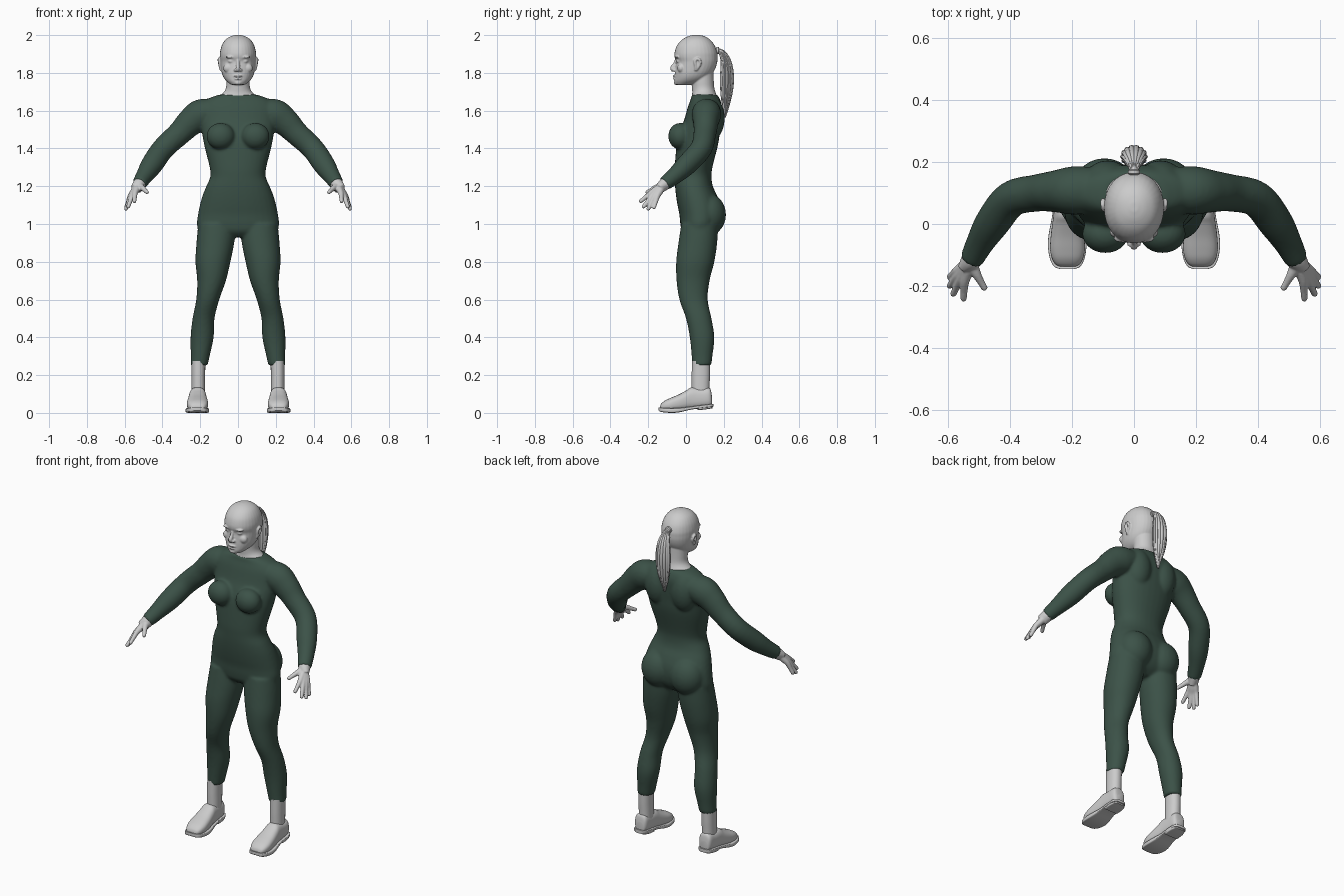
import bpy, bmesh, math
from mathutils import Vector, Matrix


def spline(rows, n=5):
    """Catmull-Rom interpolation of rows of numbers."""
    out = []
    for i in range(len(rows) - 1):
        a, b, c, d = (rows[max(i - 1, 0)], rows[i], rows[i + 1], rows[min(i + 2, len(rows) - 1)])
        for k in range(n):
            t = k / n
            out.append([0.5 * (2 * q + (r - p) * t + (2 * p - 5 * q + 4 * r - s) * t * t
                               + (3 * q - p - 3 * r + s) * t ** 3)
                        for p, q, r, s in zip(a, b, c, d)])
    return out + [list(rows[-1])]


def oval(e=2.0, n=32):
    """Unit superellipse."""
    f = lambda v: math.copysign(abs(v) ** (2 / e), v)
    return [(f(math.cos(2 * math.pi * i / n)), f(math.sin(2 * math.pi * i / n))) for i in range(n)]


def loft(bm, rings):
    vs = [[bm.verts.new(p) for p in r] for r in rings]
    for a, b in zip(vs, vs[1:]):
        for i in range(len(a)):
            j = (i + 1) % len(a)
            bm.faces.new((a[i], a[j], b[j], b[i]))
    bm.faces.new(vs[0])
    bm.faces.new(vs[-1])


def stack(bm, rows, e=2.2, s=1):
    """Level rings: z, centre x, half width, y front, y back."""
    loft(bm, [[(s * (cx + hw * u), (yf + yb) / 2 + (yb - yf) / 2 * v, z) for u, v in oval(e)]
              for z, cx, hw, yf, yb in spline(rows)])


def along_y(bm, rows, cx, e=2.6):
    """Upright rings along y: y, half width, z bottom, z top."""
    loft(bm, [[(cx + hw * u, y, (zb + zt) / 2 + (zt - zb) / 2 * v) for u, v in oval(e)]
              for y, hw, zb, zt in spline(rows)])


def tube(bm, rows, ref=(1, 0, 0), s=1, n=16):
    """Tube along a path: x, y, z, radius along ref, radius across."""
    rows = spline(rows)
    pts = [Vector(r[:3]) for r in rows]
    rings = []
    for i, (p, r) in enumerate(zip(pts, rows)):
        t = (pts[min(i + 1, len(pts) - 1)] - pts[max(i - 1, 0)]).normalized()
        across = t.cross(Vector(ref)).normalized()
        side = across.cross(t)
        ring = [p + side * r[3] * u + across * r[4] * v for u, v in oval(2, n)]
        rings.append([(s * q.x, q.y, q.z) for q in ring])
    loft(bm, rings)


def ball(bm, c, r):
    m = Matrix.Translation(c) @ Matrix.Diagonal((*r, 1))
    bmesh.ops.create_uvsphere(bm, u_segments=24, v_segments=16, radius=1, matrix=m)


def part(name, bm, voxel=0, smooth=0, color=None):
    bmesh.ops.recalc_face_normals(bm, faces=bm.faces)
    me = bpy.data.meshes.new(name)
    bm.to_mesh(me)
    bm.free()
    me.shade_smooth()
    ob = bpy.data.objects.new(name, me)
    bpy.context.collection.objects.link(ob)
    if voxel:
        m = ob.modifiers.new("fuse", 'REMESH')
        m.mode, m.voxel_size, m.use_smooth_shade = 'VOXEL', voxel, True
        m = ob.modifiers.new("soften", 'SMOOTH')
        m.factor, m.iterations = 0.5, smooth
    else:
        me.set_sharp_from_angle(angle=math.radians(45))
    if color:
        mat = bpy.data.materials.new(name)
        mat.diffuse_color = color
        me.materials.append(mat)
    return ob


# Body suit: torso, then bust, shoulder blades, seat, arms and legs per side
bm = bmesh.new()
stack(bm, [(1.685, 0, .10, .03, .165), (1.66, 0, .165, .025, .18), (1.62, 0, .20, .01, .19),
           (1.55, 0, .20, -.01, .185), (1.50, 0, .193, -.03, .18), (1.45, 0, .185, -.045, .175),
           (1.40, 0, .175, -.052, .165), (1.30, 0, .15, -.06, .14), (1.25, 0, .147, -.06, .135),
           (1.20, 0, .168, -.058, .142), (1.15, 0, .188, -.053, .165), (1.10, 0, .202, -.045, .182),
           (1.05, 0, .212, -.035, .185), (1.0, 0, .217, -.03, .175), (.96, 0, .20, -.02, .15),
           (.93, 0, .11, .01, .11)])
for s in (1, -1):
    ball(bm, (s * .092, -.032, 1.465), (.075, .062, .07))
    ball(bm, (s * .085, .13, 1.56), (.08, .075, .12))
    ball(bm, (s * .095, .12, 1.05), (.1, .092, .11))
    tube(bm, [(.10, .11, 1.60, .06, .07), (.19, .108, 1.58, .083, .078), (.25, .105, 1.54, .075, .068),
              (.31, .1, 1.48, .064, .06), (.395, .08, 1.40, .06, .058), (.455, .005, 1.315, .058, .055),
              (.495, -.06, 1.255, .046, .045), (.523, -.115, 1.212, .038, .038)],
         ref=(.7, 0, .7), s=s, n=24)
    stack(bm, [(1.0, .11, .10, -.025, .17), (.9, .12, .10, -.04, .165), (.8, .1325, .0925, -.052, .15),
               (.7, .14, .076, -.05, .125), (.6, .16, .061, -.035, .115), (.5, .1825, .058, 0, .135),
               (.4, .19, .061, .02, .15), (.3, .20, .05, .03, .14), (.25, .206, .045, .033, .134)],
          e=2.1, s=s)
part("body_suit", bm, .008, 6, (.045, .085, .065, 1))

# Head and neck
bm = bmesh.new()
stack(bm, [(2.001, 0, .012, .04, .07), (1.993, 0, .04, .01, .10), (1.975, 0, .067, -.022, .128),
           (1.945, 0, .086, -.048, .152), (1.91, 0, .095, -.06, .165), (1.885, 0, .096, -.061, .167),
           (1.86, 0, .094, -.053, .166), (1.83, 0, .091, -.056, .158), (1.80, 0, .086, -.059, .142),
           (1.775, 0, .076, -.06, .12), (1.755, 0, .06, -.061, .09), (1.737, 0, .036, -.056, .03)],
      e=2.1)
stack(bm, [(1.83, 0, .062, .03, .145), (1.76, 0, .062, .03, .147), (1.72, 0, .064, .032, .15),
           (1.695, 0, .078, .033, .157), (1.67, 0, .11, .03, .168)], e=2)
tube(bm, [(0, -.05, 1.872, .008, .008), (0, -.06, 1.845, .009, .01), (0, -.071, 1.825, .012, .013),
          (0, -.066, 1.808, .008, .008)])
ball(bm, (0, -.057, 1.783), (.025, .013, .006))
ball(bm, (0, -.056, 1.769), (.021, .013, .006))
ball(bm, (0, -.05, 1.748), (.02, .014, .012))
for s in (1, -1):
    ball(bm, (s * .014, -.063, 1.815), (.009, .01, .008))
    ball(bm, (s * .036, -.046, 1.884), (.03, .014, .008))
    ball(bm, (s * .036, -.036, 1.862), (.017, .015, .011))
    ball(bm, (s * .05, -.026, 1.825), (.028, .02, .025))
    # ears
    tube(bm, [(.09, .05, 1.812, .006, .007), (.096, .052, 1.835, .007, .008), (.1, .047, 1.86, .006, .007),
              (.102, .06, 1.875, .006, .007), (.102, .076, 1.862, .006, .007),
              (.097, .07, 1.838, .006, .007), (.092, .054, 1.815, .005, .006)], s=s)
    ball(bm, (s * .092, .06, 1.848), (.006, .016, .026))
part("head", bm, .004, 3)

# Ponytail: a core with strands laid around it, and a hair band
bm = bmesh.new()
TAIL = [(.15, 1.925, .010, .010), (.185, 1.915, .014, .014), (.212, 1.86, .028, .022),
        (.217, 1.77, .034, .029), (.213, 1.67, .026, .022), (.205, 1.565, .004, .004)]
tube(bm, [(0, y, z, a * .75, b * .75) for y, z, a, b in TAIL])
N = 14
for i in range(N):
    u, v = math.cos(2 * math.pi * i / N), math.sin(2 * math.pi * i / N)
    tip = .035 * (i * 5 % 4) / 3
    tube(bm, [(a * u, y + b * v, z + tip * (k == 5), a * .28 + .001, b * .28 + .001)
              for k, (y, z, a, b) in enumerate(TAIL)], n=8)
part("ponytail", bm)
bm = bmesh.new()
loft(bm, [[(r * u, y, 1.919 + r * v) for u, v in oval(2, 20)]
          for y, r in ((.158, .014), (.162, .019), (.172, .019), (.176, .014))])
part("hair_band", bm)

# Hands: knuckle and tip of each finger, thumb last
FINGERS = [((.545, -.187, 1.163), (.549, -.247, 1.115)), ((.560, -.18, 1.150), (.584, -.230, 1.085)),
           ((.568, -.167, 1.146), (.596, -.203, 1.073)), ((.570, -.151, 1.148), (.596, -.172, 1.080)),
           ((.505, -.165, 1.19), (.478, -.212, 1.165))]
for s, side in ((1, "left"), (-1, "right")):
    bm = bmesh.new()
    tube(bm, [(.50, -.075, 1.24, .034, .034), (.523, -.115, 1.21, .034, .033), (.54, -.14, 1.185, .031, .022)],
         ref=(.7, 0, .7), s=s)
    wrist = Vector((.528, -.122, 1.205))
    for k, t in FINGERS:
        k, t = Vector(k), Vector(t)
        path = [wrist.lerp(k, .1), wrist.lerp(k, .6), k, k.lerp(t, .5), k.lerp(t, .9), t]
        tube(bm, [(*p, r, r) for p, r in zip(path, (.021, .018, .0145, .0115, .010, .005))], s=s)
    part(side + "_hand", bm, .004, 3)

    # Sock
    bm = bmesh.new()
    stack(bm, [(.275, .209, .037, .032, .128), (.2, .21, .036, .03, .127), (.15, .21, .036, .03, .125),
               (.09, .21, .036, .03, .124)], s=s)
    part(side + "_sock", bm)

    # Shoe upper
    bm = bmesh.new()
    along_y(bm, [(-.137, .024, .015, .036), (-.13, .038, .012, .05), (-.11, .05, .01, .066),
                 (-.08, .056, .008, .08), (-.04, .054, .01, .097), (0, .049, .014, .118),
                 (.03, .045, .018, .135), (.08, .042, .024, .132), (.115, .04, .028, .135),
                 (.13, .034, .03, .125), (.137, .024, .032, .09)], s * .214)
    part(side + "_shoe", bm)

    # Sole and heel
    bm = bmesh.new()
    along_y(bm, [(-.145, .024, .012, .03), (-.136, .043, .006, .028), (-.11, .056, .002, .026),
                 (-.07, .062, 0, .025), (-.03, .059, .004, .027), (.03, .048, .018, .034),
                 (.09, .047, .026, .042), (.125, .043, .03, .046), (.14, .034, .032, .048),
                 (.145, .022, .033, .048)], s * .215, e=7)
    along_y(bm, [(.06, .045, .014, .04), (.1, .045, .018, .042), (.128, .038, .022, .045),
                 (.14, .024, .024, .046)], s * .214, e=7)
    part(side + "_sole", bm)
